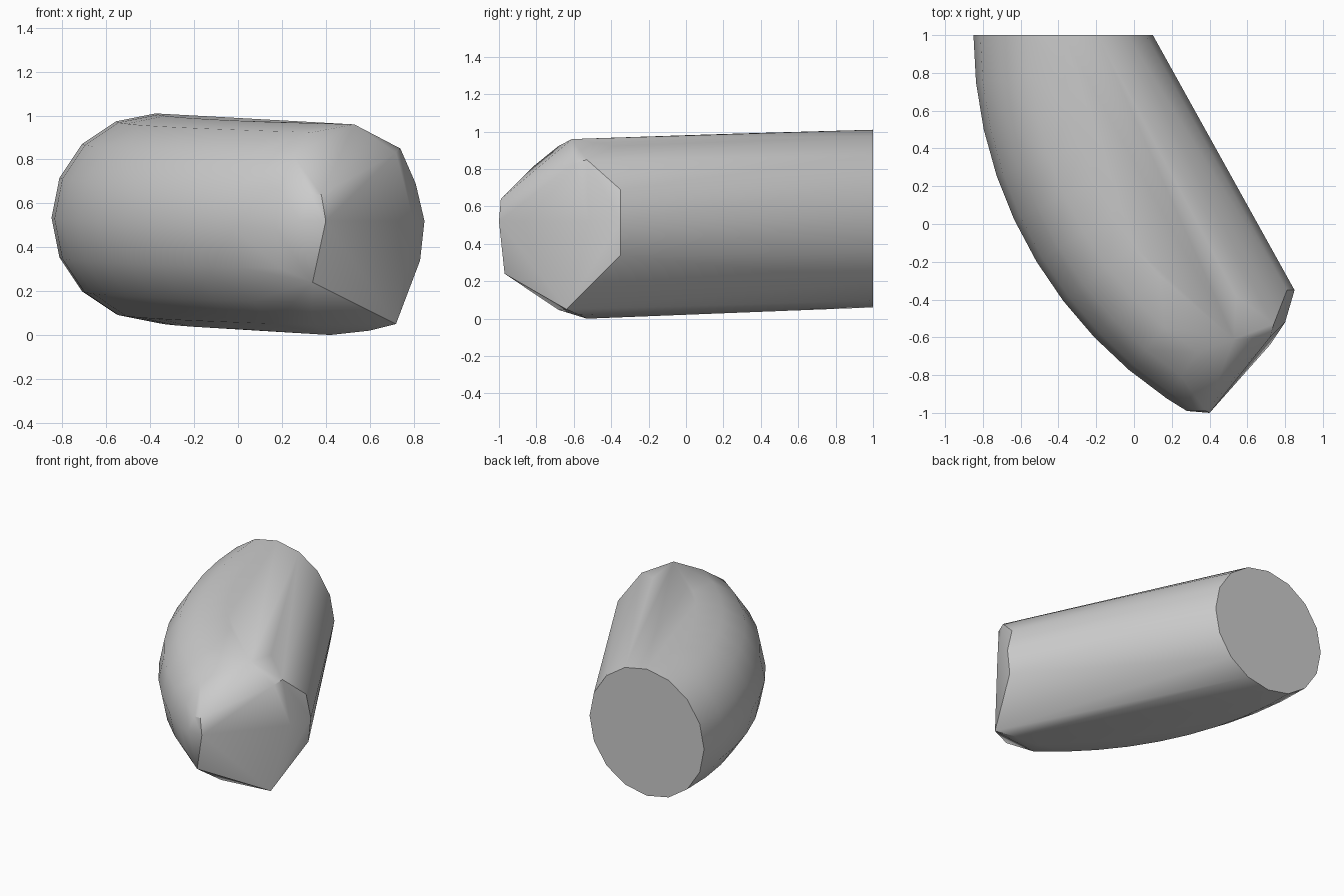
import bpy, bmesh
from math import sin, cos, pi, radians

cube = bpy.data.objects.get("Cube")
if cube:
    bpy.data.objects.remove(cube)

# One plain grey for the whole body
grey = bpy.data.materials.new("plain_grey")
grey.use_nodes = True
colour = (0.6, 0.6, 0.6, 1)
grey.diffuse_color = colour
grey.node_tree.nodes["Principled BSDF"].inputs["Base Color"].default_value = colour

SIDES, RINGS = 16, 10
BEND_X, BEND_Y, BEND_R, TUBE_R = 1.47, 1.0, 1.845, 0.475
LAST_ANGLE = radians(56)

bm = bmesh.new()

# Bent tube: rings swept round the bend, dropping slightly to the front
for i in range(RINGS):
    t = i / (RINGS - 1)
    a = LAST_ANGLE * t
    for j in range(SIDES):
        b = 2 * pi * j / SIDES
        r = BEND_R + TUBE_R * cos(b)
        z = 0.535 - 0.05 * t + TUBE_R * sin(b)
        bm.verts.new((BEND_X - r * cos(a), BEND_Y - r * sin(a), z))

# Blunt front end: outer edge, slanted facet, inner edge, crown and underside
blunt_end = [
    (0.28, -0.99, 0.52), (0.33, -0.99, 0.64), (0.38, -0.99, 0.64),
    (0.40, -1.00, 0.52), (0.34, -0.97, 0.24),
    (0.72, -0.64, 0.05), (0.74, -0.53, 0.85), (0.72, -0.60, 0.83),
    (0.81, -0.35, 0.69), (0.85, -0.35, 0.52), (0.83, -0.35, 0.34),
    (0.80, -0.52, 0.52), (0.53, -0.61, 0.96),
    (0.42, -0.53, 0.00), (0.60, -0.57, 0.02),
]
for p in blunt_end:
    bm.verts.new(p)

# Wrap everything in one tight skin and drop the hidden points
hull = bmesh.ops.convex_hull(bm, input=bm.verts[:])
spare = {g for g in hull["geom_interior"] + hull["geom_unused"]
         if isinstance(g, bmesh.types.BMVert)}
bmesh.ops.delete(bm, geom=list(spare), context="VERTS")
bmesh.ops.dissolve_limit(bm, angle_limit=radians(0.5),
                         verts=bm.verts[:], edges=bm.edges[:])
bmesh.ops.recalc_face_normals(bm, faces=bm.faces[:])

mesh = bpy.data.meshes.new("bent_body")
bm.to_mesh(mesh)
bm.free()
mesh.materials.append(grey)
body = bpy.data.objects.new("bent_body", mesh)
bpy.context.collection.objects.link(body)

# Smooth round the tube, crisp at the cut ends
bpy.context.view_layer.objects.active = body
body.select_set(True)
bpy.ops.object.shade_smooth_by_angle(angle=radians(35))
